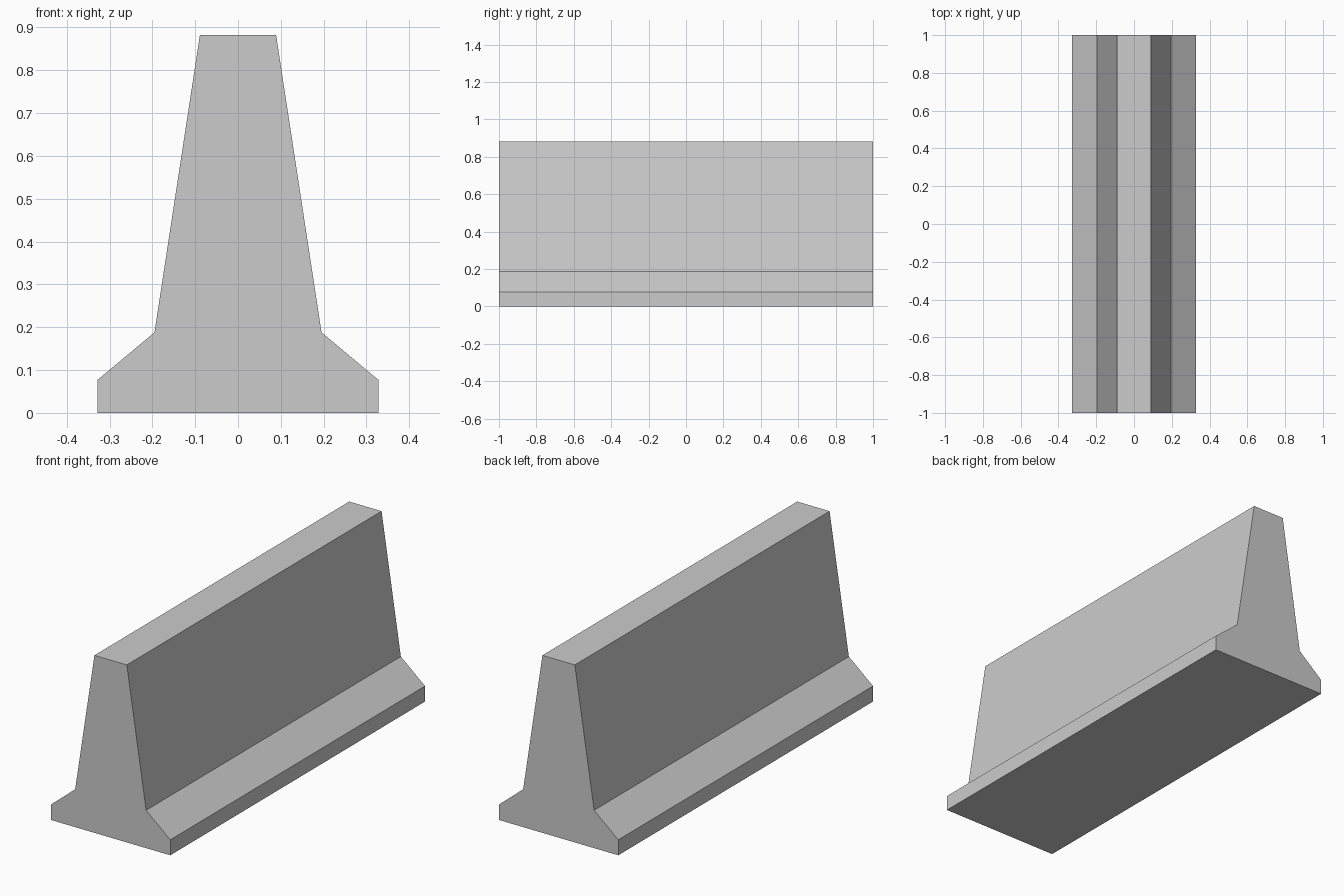
import bpy
import bmesh

LENGTH = 2.0

# Remove the default cube
cube = bpy.data.objects.get("Cube")
if cube:
    bpy.data.objects.remove(cube, do_unlink=True)

# Plain concrete
concrete = bpy.data.materials.new("concrete grey")
concrete.use_nodes = True
grey = (0.6, 0.6, 0.6, 1.0)
concrete.diffuse_color = grey
concrete.node_tree.nodes["Principled BSDF"].inputs["Base Color"].default_value = grey

# Half profile (x, z) from foot to top, mirrored to a full cross-section
half = [(0.328, 0), (0.328, 0.077), (0.195, 0.188), (0.089, 0.882)]
profile = half + [(-x, z) for x, z in reversed(half)]

# Barrier: cross-section extruded along its length
bm = bmesh.new()
end = bm.faces.new([bm.verts.new((x, -LENGTH / 2, z)) for x, z in profile])
result = bmesh.ops.extrude_face_region(bm, geom=[end], use_keep_orig=True)
moved = [v for v in result["geom"] if isinstance(v, bmesh.types.BMVert)]
bmesh.ops.translate(bm, verts=moved, vec=(0, LENGTH, 0))
bmesh.ops.recalc_face_normals(bm, faces=bm.faces)

mesh = bpy.data.meshes.new("concrete_barrier")
bm.to_mesh(mesh)
bm.free()
mesh.materials.append(concrete)
barrier = bpy.data.objects.new("concrete_barrier", mesh)
bpy.context.collection.objects.link(barrier)
